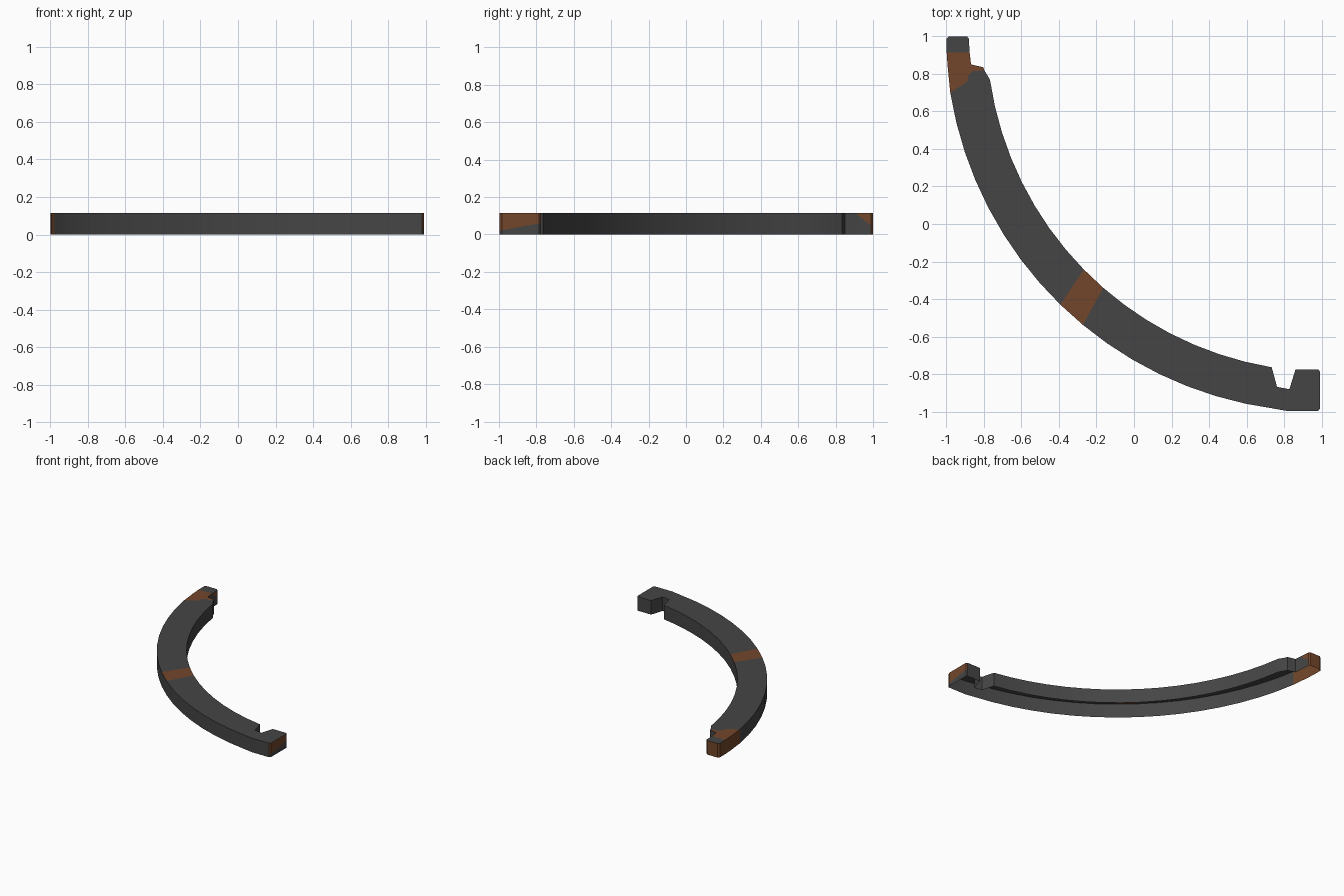
import bpy, bmesh, math
from mathutils import Vector

if "Cube" in bpy.data.objects:
    bpy.data.objects.remove(bpy.data.objects["Cube"])

H = 0.115          # height of the bar
C = 0.95           # arc centre is (C, C)
N = 16             # arc facets

def material(name, rgb):
    m = bpy.data.materials.new(name)
    m.diffuse_color = (*rgb, 1)
    m.use_nodes = True
    m.node_tree.nodes["Principled BSDF"].inputs["Base Color"].default_value = m.diffuse_color
    return m

GREY, BROWN = 0, 1
mats = [material("dark_grey", (0.06, 0.06, 0.06)),
        material("rust_brown", (0.17, 0.062, 0.024))]

def arc(start, radius, bulge):
    pts = []
    for k in range(N + 1):
        a = math.radians(start + 4.8 * k)
        r = radius + bulge * ((k - 8) / 8) ** 2
        pts.append((C - r * math.cos(a), C - r * math.sin(a)))
    return pts

outer = arc(7.4, 1.925, 0.02)
inner = arc(6.0, 1.704, 0.023)

bm = bmesh.new()

def plate(points, colour):
    f = bm.faces.new([bm.verts.new((x, y, H)) for x, y in points])
    f.material_index = colour

# curved top with one brown band in the middle
for k in range(N):
    plate([outer[k], outer[k + 1], inner[k + 1], inner[k]], BROWN if k == 8 else GREY)

# rear end: grey shoulder, brown patch, grey tip
border = [(-0.89, 0.725), (-0.885, 0.785), (-0.86, 0.815), (-0.797, 0.818)]
plate([outer[0], inner[0]] + border[::-1], GREY)
plate([outer[0]] + border + [(-0.803, 0.835), (-0.868, 0.85), (-0.876, 0.915),
                             (-0.998, 0.915), (-0.993, 0.84)], BROWN)
plate([(-0.998, 0.915), (-0.876, 0.915), (-0.88, 0.988), (-0.89, 1),
       (-0.985, 1), (-0.998, 0.988)], GREY)

# right end with its notch
plate([outer[N], (0.82, -0.997), (0.98, -0.997), (0.99, -0.985), (0.99, -0.785),
       (0.982, -0.776), (0.86, -0.776), (0.828, -0.88), (0.762, -0.868), inner[N]], GREY)

bmesh.ops.remove_doubles(bm, verts=bm.verts, dist=0.0005)

# side walls: extrude the outline down, the underside stays open
rim = [e for e in bm.edges if e.is_boundary]
ext = bmesh.ops.extrude_edge_only(bm, edges=rim)["geom"]
for v in ext:
    if isinstance(v, bmesh.types.BMVert):
        v.co.z = 0
bmesh.ops.recalc_face_normals(bm, faces=bm.faces)
top = max(bm.faces, key=lambda f: abs(f.normal.z) * f.calc_area())
if top.normal.z < 0:
    bmesh.ops.reverse_faces(bm, faces=bm.faces)

# split one end wall along a slanted line (given in y, z)
def slant(test, a, b):
    faces = [f for f in bm.faces if abs(f.normal.z) < 0.5 and test(f)]
    no = Vector((0, a[1] - b[1], b[0] - a[0]))
    geom = faces + list({e for f in faces for e in f.edges}) + list({v for f in faces for v in f.verts})
    bmesh.ops.bisect_plane(bm, geom=geom, dist=1e-5, plane_co=(0, *a), plane_no=no)
    return Vector((0, *a)), no

right_end = lambda f: f.normal.x > 0.6 and f.calc_center_median().x > 0.98
tip_wall = lambda f: f.normal.x > 0.8 and f.calc_center_median().y > 0.9
cuts = [(t, *slant(t, a, b)) for t, a, b in
        [(right_end, (-1, 0.02), (-0.78, 0.06)), (tip_wall, (0.905, H), (0.985, 0.05))]]

# colour the walls
for f in bm.faces:
    if abs(f.normal.z) > 0.5:
        continue
    c = f.calc_center_median()
    brown = c.y > 0.69 and f.normal.x < -0.3            # outer wall by the rear end
    brown = brown or (c.y > 0.98 and f.normal.y > 0.5)  # rear end face
    for test, co, no in cuts:
        brown = brown or (test(f) and (c - co).dot(no) > 0)
    f.material_index = BROWN if brown else GREY

me = bpy.data.meshes.new("curved_bar")
bm.to_mesh(me)
bm.free()
for m in mats:
    me.materials.append(m)
ob = bpy.data.objects.new("curved_bar", me)
bpy.context.collection.objects.link(ob)
bpy.context.view_layer.objects.active = ob
ob.select_set(True)
bpy.ops.object.shade_smooth_by_angle(angle=math.radians(30))
